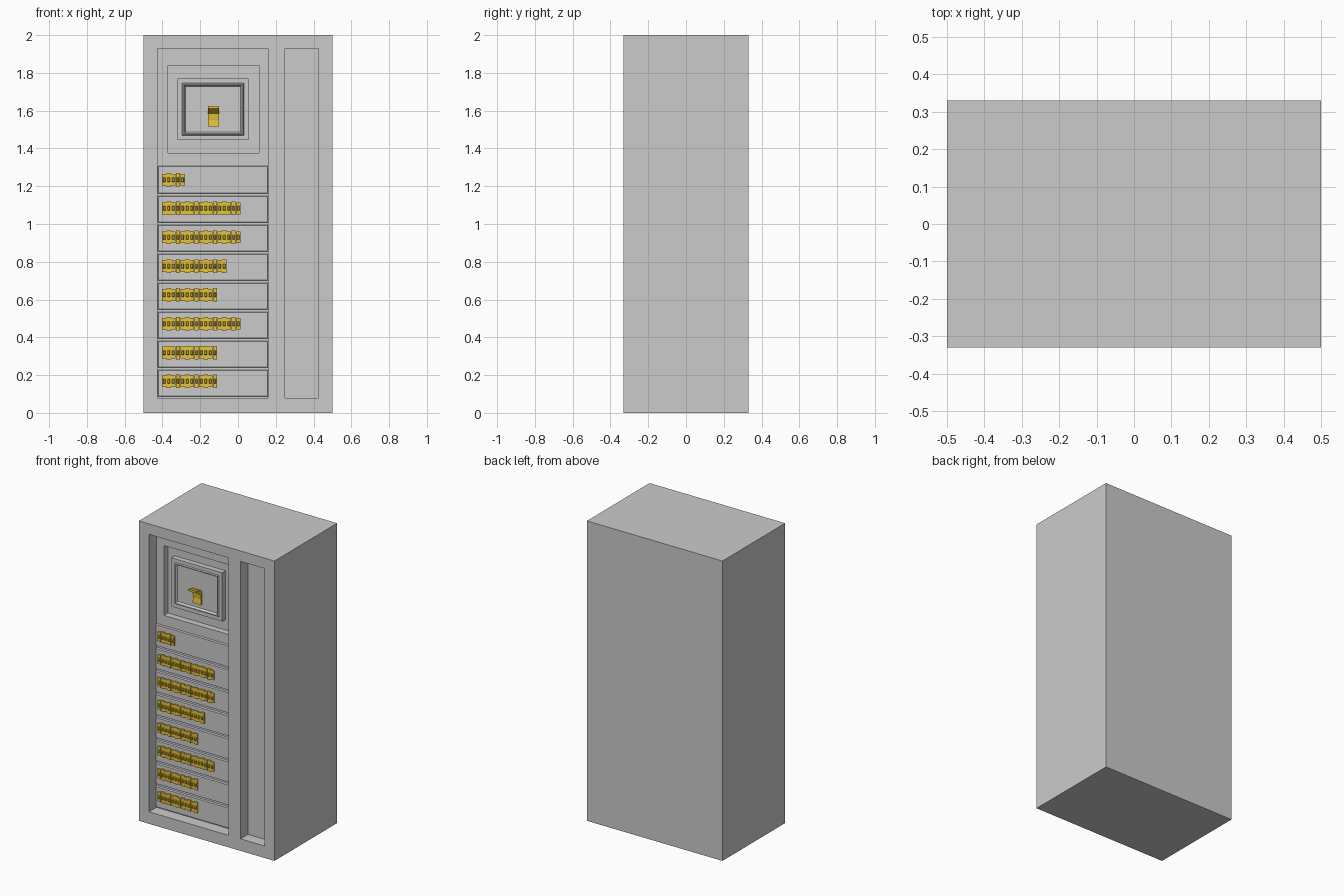
import bpy, bmesh

if "Cube" in bpy.data.objects:
    bpy.data.objects.remove(bpy.data.objects["Cube"])

FRONT = -0.33          # y of the cabinet front
BACK_D = 0.078         # depth of the two long recesses
NICHE_D = 0.12         # depth of the upper niche

gold = bpy.data.materials.new("gold")
gold.diffuse_color = (0.8, 0.55, 0.04, 1)
gold.use_nodes = True
gold.node_tree.nodes["Principled BSDF"].inputs["Base Color"].default_value = gold.diffuse_color


def finish(bm, name, mat=None):
    bmesh.ops.recalc_face_normals(bm, faces=bm.faces)
    me = bpy.data.meshes.new(name)
    bm.to_mesh(me)
    bm.free()
    ob = bpy.data.objects.new(name, me)
    bpy.context.collection.objects.link(ob)
    if mat:
        me.materials.append(mat)
    return ob


def add_box(bm, x0, x1, d0, d1, z0, z1, slope=0.0):
    """Box between depths d0 (front) and d1 (back); the front can be narrowed by slope."""
    s = slope
    front = [(x0 + s, z0 + s), (x1 - s, z0 + s), (x1 - s, z1 - s), (x0 + s, z1 - s)]
    back = [(x0, z0), (x1, z0), (x1, z1), (x0, z1)]
    f = [bm.verts.new((x, FRONT + d0, z)) for x, z in front]
    b = [bm.verts.new((x, FRONT + d1, z)) for x, z in back]
    bm.faces.new(f)
    bm.faces.new(b[::-1])
    for i in range(4):
        j = (i + 1) % 4
        bm.faces.new((f[j], f[i], b[i], b[j]))


def box(name, *dims, slope=0.0, mat=None):
    bm = bmesh.new()
    add_box(bm, *dims, slope=slope)
    return finish(bm, name, mat)


# Cabinet body with its recesses cut out
cabinet = box("cabinet", -0.5, 0.5, 0, 0.66, 0, 2)
for dims in [(-0.425, 0.16, -0.1, BACK_D, 0.08, 1.93),
             (0.25, 0.425, -0.1, BACK_D, 0.08, 1.93),
             (-0.37, 0.11, -0.1, NICHE_D, 1.375, 1.84)]:
    cutter = box("cutter", *dims)
    cutter.hide_render = True
    mod = cabinet.modifiers.new("recess", 'BOOLEAN')
    mod.operation = 'DIFFERENCE'
    mod.solver = 'EXACT'
    mod.object = cutter
    bpy.context.view_layer.objects.active = cabinet
    bpy.ops.object.modifier_apply(modifier=mod.name)
    bpy.data.objects.remove(cutter, do_unlink=True)

# Switch housing: nested rectangles stepping out to a rim and in to the plate
rings = [(0.0, NICHE_D), (0.0, 0.085), (0.024, 0.085), (0.028, 0.078),
         (0.034, 0.078), (0.042, 0.092)]
bm = bmesh.new()
loops = []
for inset, d in rings:
    x0, x1, z0, z1 = -0.32 + inset, 0.055 - inset, 1.445 + inset, 1.77 - inset
    loops.append([bm.verts.new((x, FRONT + d, z))
                  for x, z in ((x0, z0), (x1, z0), (x1, z1), (x0, z1))])
for a, b in zip(loops, loops[1:]):
    for i in range(4):
        j = (i + 1) % 4
        bm.faces.new((a[i], a[j], b[j], b[i]))
bm.faces.new(loops[-1])
bm.faces.new(loops[0][::-1])
finish(bm, "switch_housing")

# Main lever: side profile (depth, z) extruded across x
profile = [(0.092, 1.515), (0.080, 1.515), (0.084, 1.55), (0.080, 1.585),
           (0.032, 1.612), (0.032, 1.625), (0.080, 1.612), (0.092, 1.605)]
bm = bmesh.new()
side = bm.faces.new([bm.verts.new((-0.16, FRONT + d, z)) for d, z in profile])
ext = bmesh.ops.extrude_face_region(bm, geom=[side])
bmesh.ops.translate(bm, vec=(0.06, 0, 0),
                    verts=[v for v in ext["geom"] if isinstance(v, bmesh.types.BMVert)])
finish(bm, "main_lever", gold)

# Row panels, each with a strip of small breaker switches
PITCH = 0.1535
for row, count in enumerate([5, 17, 17, 14, 12, 17, 12, 12]):
    top = 1.308 - row * PITCH
    box(f"row_panel_{row + 1}", -0.425, 0.16, 0.067, BACK_D + 0.002,
        top - PITCH + 0.006, top - (0.006 if row else 0), slope=0.004)
    mid = 1.235 - row * 0.1526
    bm = bmesh.new()
    for i in range(count):
        x = -0.403 + i * 0.0245
        tall = 0.036 if i % 2 else 0.031
        add_box(bm, x, x + 0.0235, 0.058, 0.068, mid - tall, mid + tall)
        add_box(bm, x + 0.005, x + 0.0185, 0.048, 0.059, mid - 0.012, mid + 0.012, slope=0.003)
    finish(bm, f"breaker_row_{row + 1}", gold)
